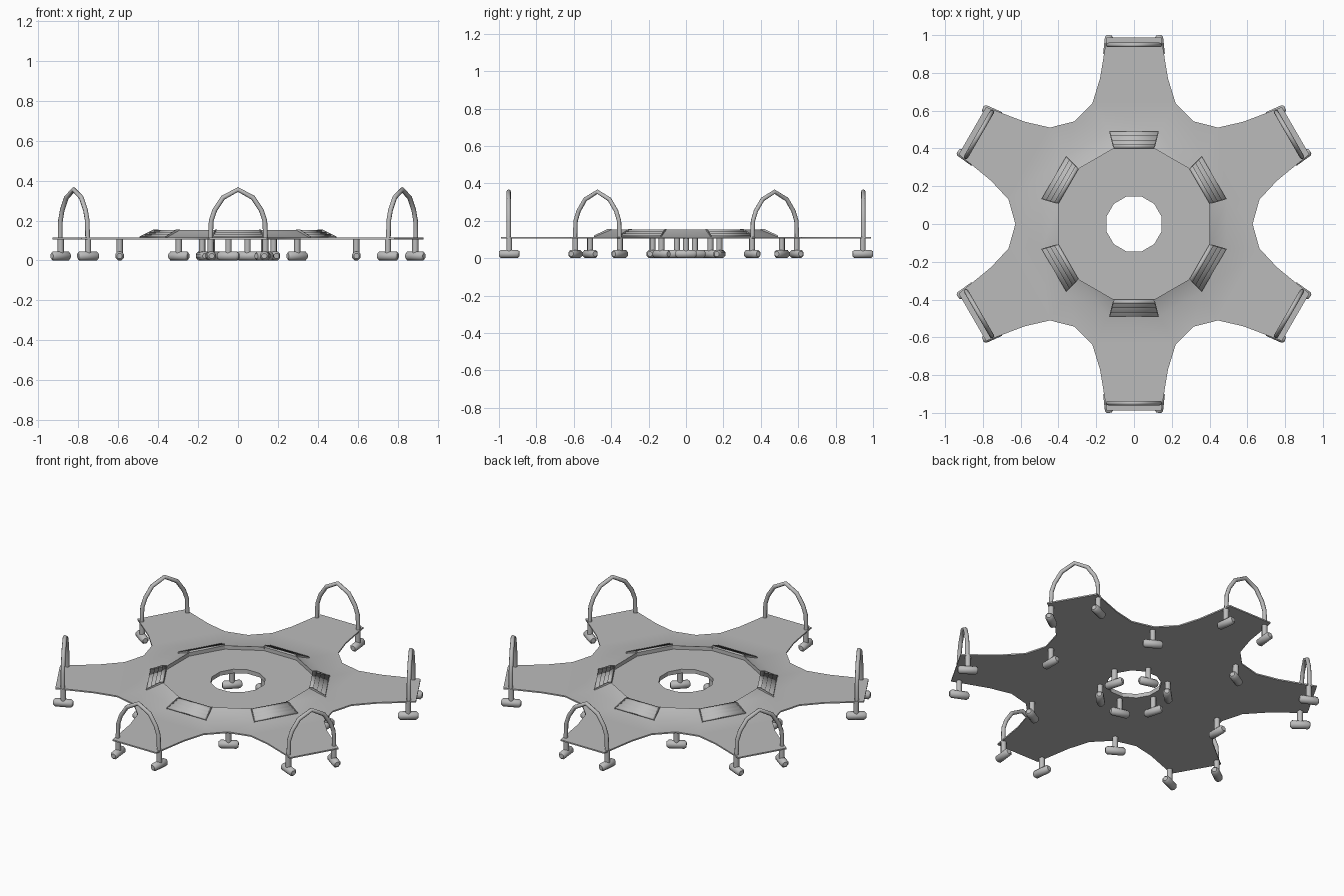
import bpy, bmesh, math
from mathutils import Matrix, Vector

cube = bpy.data.objects.get("Cube")
if cube:
    bpy.data.objects.remove(cube, do_unlink=True)

grey = bpy.data.materials.new("plain_grey")
grey.use_nodes = True
COLOUR = (0.5, 0.5, 0.5, 1)
grey.diffuse_color = COLOUR
grey.node_tree.nodes["Principled BSDF"].inputs["Base Color"].default_value = COLOUR

# Heights: underside, arm surface, centre floor, raised rim
UNDER, DECK, FLOOR, RIM = 0.106, 0.114, 0.13, 0.152
ARMS = [30 + 60 * k for k in range(6)]
VALLEYS = [60 * k for k in range(6)]


def polar(r, deg, z):
    a = math.radians(deg)
    return Vector((r * math.cos(a), r * math.sin(a), z))


def spin(deg):
    return Matrix.Rotation(math.radians(deg), 4, 'Z')


def finish(bm, name, smooth=None):
    """Turn a bmesh into a named mesh with the grey material."""
    bmesh.ops.recalc_face_normals(bm, faces=bm.faces)
    me = bpy.data.meshes.new(name)
    bm.to_mesh(me)
    bm.free()
    me.materials.append(grey)
    if smooth:
        me.shade_smooth()
        me.set_sharp_from_angle(angle=math.radians(smooth))
    return me


def place(me, name, matrix=Matrix()):
    ob = bpy.data.objects.new(name, me)
    ob.matrix_world = matrix
    bpy.context.collection.objects.link(ob)
    return ob


def strip(bm, a, b):
    """Close the gap between two loops of equal length with quads."""
    for k in range(len(a)):
        bm.faces.new((a[k - 1], a[k], b[k], b[k - 1]))


def prism(bm, profile, half_width):
    """Extrude an (x, z) profile along y; half_width is a function of x."""
    sides = [[bm.verts.new((x, s * half_width(x), z)) for x, z in profile] for s in (-1, 1)]
    for side in sides:
        bm.faces.new(side)
    strip(bm, *sides)


# Star deck: twelve-sided centre with a hole and a raised rim, six flared arms
ARM_EDGE = [(0.64, 0.22), (0.77, 0.18), (0.91, 0.157), (0.988, 0.145)]


def star_sheet(bm, ring_sizes, z):
    """One skin of the star; returns its hole loop and its outline loop."""
    rings = [[bm.verts.new(polar(r, 15 + 30 * k, h)) for k in range(12)]
             for r, h in ring_sizes]
    for inner, outer in zip(rings, rings[1:]):
        strip(bm, inner, outer)
    base = rings[-1]
    arms = [[[bm.verts.new(spin(a) @ Vector((x, s * y, z))) for x, y in ARM_EDGE]
             for s in (-1, 1)] for a in ARMS]
    outline = []
    for i, a in enumerate(ARMS):
        right, left = arms[i]
        start, end, following = base[2 * i], base[2 * i + 1], base[(2 * i + 2) % 12]
        bm.faces.new((start, right[0], left[0], end))
        for k in range(3):
            bm.faces.new((right[k], right[k + 1], left[k + 1], left[k]))
        # scalloped edge between this arm and the next
        mid = bm.verts.new(polar(0.628, a + 30, z))
        bm.faces.new((end, left[0], mid))
        bm.faces.new((end, mid, following))
        bm.faces.new((following, mid, arms[(i + 1) % 6][0][0]))
        outline += right + left[::-1] + [mid]
    return rings[0], outline


bm = bmesh.new()
upper = star_sheet(bm, [(0.151, FLOOR), (0.414, FLOOR), (0.414, RIM), (0.507, DECK)], DECK)
lower = star_sheet(bm, [(0.151, UNDER), (0.507, UNDER)], UNDER)
for a, b in zip(upper, lower):
    strip(bm, a, b)
place(finish(bm, "star_deck", 29), "star_deck")

# Stairs: four softly shaded steps on the skirt below each arm side of the rim
STEPS, RUN = 4, 0.09


def stair_width(x):
    return 0.107 + (x - 0.4) * 0.25


bm = bmesh.new()
rise = (RIM - DECK) / STEPS
profile = [(0.4, DECK), (0.4, RIM)]
for i in range(STEPS):
    x = 0.4 + RUN * (i + 1) / STEPS
    profile += [(x, RIM - rise * i), (x, RIM - rise * (i + 1))]
prism(bm, profile[:-1] + [(0.4 + RUN, DECK)], stair_width)
stairs = finish(bm, "stairs", 120)

# Stringer: thin sloping plate on each side of a stair
bm = bmesh.new()
for s in (-1, 1):
    before = set(bm.verts)
    prism(bm, [(0.398, RIM - 0.01), (0.398, RIM + 0.004), (0.42, RIM + 0.004),
               (0.493, DECK + 0.006), (0.493, DECK - 0.004)], lambda x: 0.002)
    for v in set(bm.verts) - before:
        v.co.y += s * stair_width(v.co.x)
stringers = finish(bm, "stair_stringers")

# Foot: eight-sided roller with chamfered ends, lying along x
bm = bmesh.new()
loops = []
for x, r in ((-0.055, 0.014), (-0.044, 0.0235), (0.044, 0.0235), (0.055, 0.014)):
    loops.append([bm.verts.new((x, r * math.cos(t), 0.0225 + r * math.sin(t)))
                  for t in (math.radians(22.5 + 45 * k) for k in range(8))])
for p, q in zip(loops, loops[1:]):
    strip(bm, p, q)
bm.faces.new(loops[0])
bm.faces.new(loops[-1])
foot = finish(bm, "foot", 50)


def post(name, height):
    bm = bmesh.new()
    low = 0.03
    bmesh.ops.create_cone(bm, cap_ends=True, segments=8, radius1=0.016, radius2=0.016,
                          depth=height - low,
                          matrix=Matrix.Translation((0, 0, (height + low) / 2)))
    return finish(bm, name, 50)


leg_post = post("leg_post", DECK - 0.003)


def leg(name, deg, radius, offset=0, turn=0):
    m = spin(deg) @ Matrix.Translation((radius, offset, 0)) @ spin(turn)
    place(leg_post, name + "_post", m)
    place(foot, name + "_foot", m)


# Pointed arch standing across an arm tip
curve = bpy.data.curves.new("arch", 'CURVE')
curve.dimensions = '3D'
curve.bevel_depth = 0.012
curve.bevel_resolution = 2
curve.use_fill_caps = True
half = [(0.138, 0.1), (0.134, 0.2), (0.116, 0.252), (0.075, 0.314)]
path = [(-y, z) for y, z in half] + [(0, 0.355)] + half[::-1]
spline = curve.splines.new('POLY')
spline.points.add(len(path) - 1)
for p, (y, z) in zip(spline.points, path):
    p.co = (0, y, z, 1)
helper = place(curve, "arch_helper")
arch = bpy.data.meshes.new_from_object(helper.evaluated_get(bpy.context.evaluated_depsgraph_get()))
bpy.data.objects.remove(helper, do_unlink=True)
arch.materials.clear()
arch.materials.append(grey)
arch.shade_smooth()
arch.set_sharp_from_angle(angle=math.radians(60))

# Repeat the parts around the centre
for i, a in enumerate(ARMS, 1):
    place(stairs, f"stairs_{i}", spin(a))
    place(stringers, f"stair_stringers_{i}", spin(a))
    place(arch, f"arch_{i}", spin(a) @ Matrix.Translation((0.948, 0, 0)))
    for side, s in (("left", 1), ("right", -1)):
        leg(f"arm_{side}_leg_{i}", a, 0.945, s * 0.137, turn=-s * 6)
for i, a in enumerate(VALLEYS, 1):
    leg(f"valley_leg_{i}", a, 0.592, turn=90)
    leg(f"inner_leg_{i}", a + 15, 0.185, turn=90)
